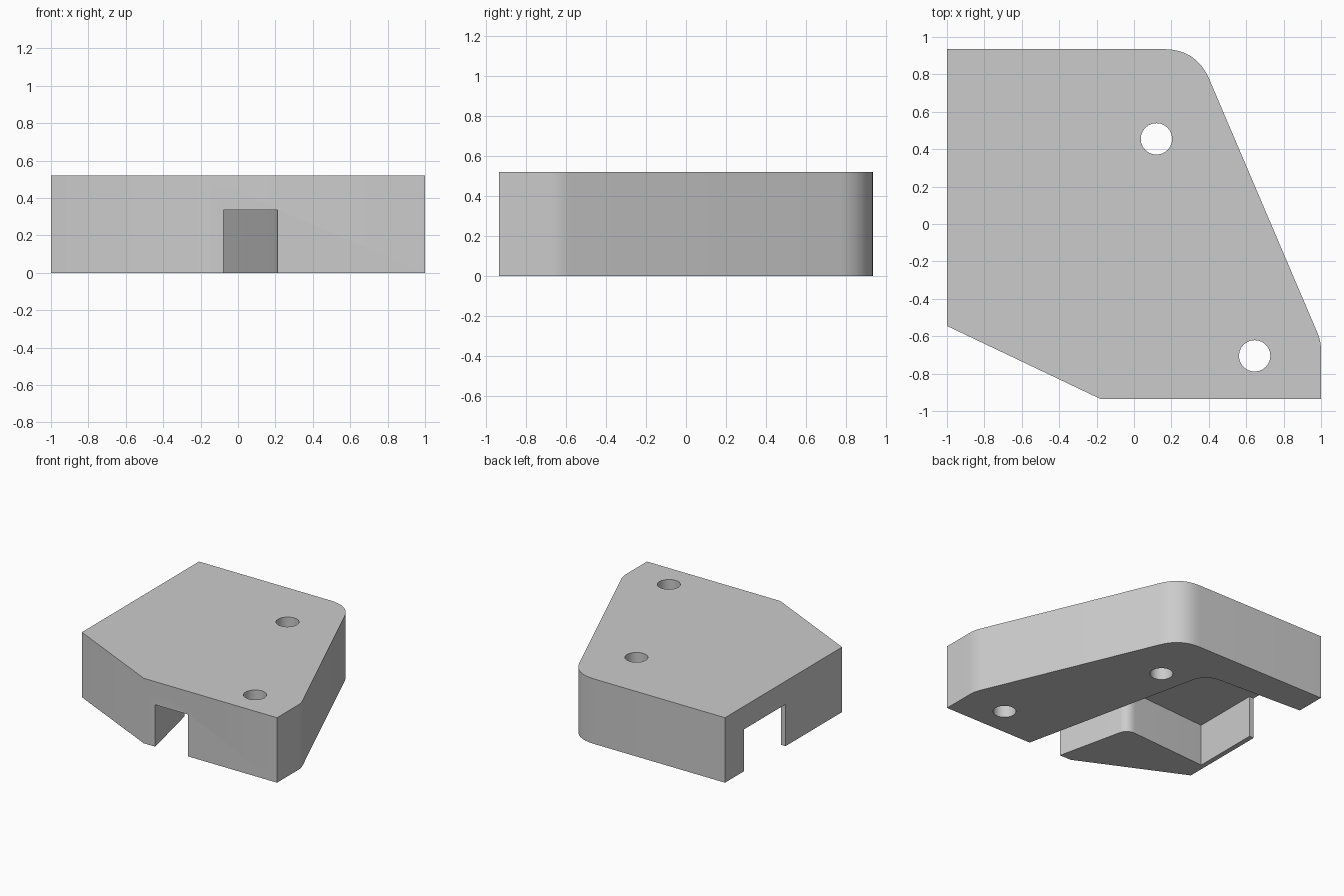
import bpy, bmesh, math
from mathutils import Vector

cube = bpy.data.objects.get("Cube")
if cube:
    bpy.data.objects.remove(cube, do_unlink=True)

HEIGHT = 0.52
POCKET = 0.335

grey = bpy.data.materials.new("light_grey")
grey.use_nodes = True
colour = (0.6, 0.6, 0.6, 1)
grey.diffuse_color = colour
grey.node_tree.nodes["Principled BSDF"].inputs["Base Color"].default_value = colour


def outline(corners, steps=8):
    """Corners are (x, y) or (x, y, trim), where trim rounds the corner."""
    pts = []
    n = len(corners)
    for i, c in enumerate(corners):
        p = Vector(c[:2])
        if len(c) == 2:
            pts.append(p)
            continue
        before = Vector(corners[i - 1][:2])
        after = Vector(corners[(i + 1) % n][:2])
        a = p + (before - p).normalized() * c[2]
        b = p + (after - p).normalized() * c[2]
        for k in range(steps + 1):
            t = k / steps
            pts.append(a * (1 - t) ** 2 + p * 2 * t * (1 - t) + b * t * t)
    return pts


def prism(name, pts, z0, z1):
    bm = bmesh.new()
    base = bm.faces.new([bm.verts.new((p.x, p.y, z0)) for p in pts])
    out = bmesh.ops.extrude_face_region(bm, geom=[base])
    top = [v for v in out["geom"] if isinstance(v, bmesh.types.BMVert)]
    bmesh.ops.translate(bm, verts=top, vec=(0, 0, z1 - z0))
    bmesh.ops.recalc_face_normals(bm, faces=bm.faces)
    mesh = bpy.data.meshes.new(name)
    bm.to_mesh(mesh)
    bm.free()
    mesh.materials.append(grey)
    obj = bpy.data.objects.new(name, mesh)
    bpy.context.collection.objects.link(obj)
    return obj


def circle(x, y, r, sides=24):
    return [Vector((x + r * math.cos(math.tau * i / sides),
                    y + r * math.sin(math.tau * i / sides))) for i in range(sides)]


# Solid block with a large and a small rounded corner
block = prism("mounting_block", outline([
    (-1, -0.545), (-0.18, -0.935), (1, -0.935), (1, -0.627, 0.05),
    (0.334, 0.935, 0.175), (-1, 0.935)]), 0, HEIGHT)

# Underside pocket, open at the front and through the right side
cutters = [prism("pocket_cutter", outline([
    (-0.07, -0.97), (0.22, -0.97), (-0.14, 0.65, 0.13), (-1.1, 0.70),
    (-1.1, 0.17), (-0.96, 0.17), (-0.96, -0.38), (-0.215, -0.33, 0.08)]),
    -0.1, POCKET)]

# Two through holes
for x, y in ((0.12, 0.455), (0.645, -0.705)):
    cutters.append(prism("hole_cutter", circle(x, y, 0.084), -0.1, HEIGHT + 0.1))

bpy.ops.object.select_all(action="DESELECT")
bpy.context.view_layer.objects.active = block
block.select_set(True)
for cutter in cutters:
    cutter.hide_render = True
    mod = block.modifiers.new("cut", "BOOLEAN")
    mod.operation = "DIFFERENCE"
    mod.solver = "EXACT"
    mod.object = cutter
    bpy.ops.object.modifier_apply(modifier=mod.name)
    bpy.data.objects.remove(cutter, do_unlink=True)

bpy.ops.object.shade_smooth_by_angle(angle=math.radians(30))
